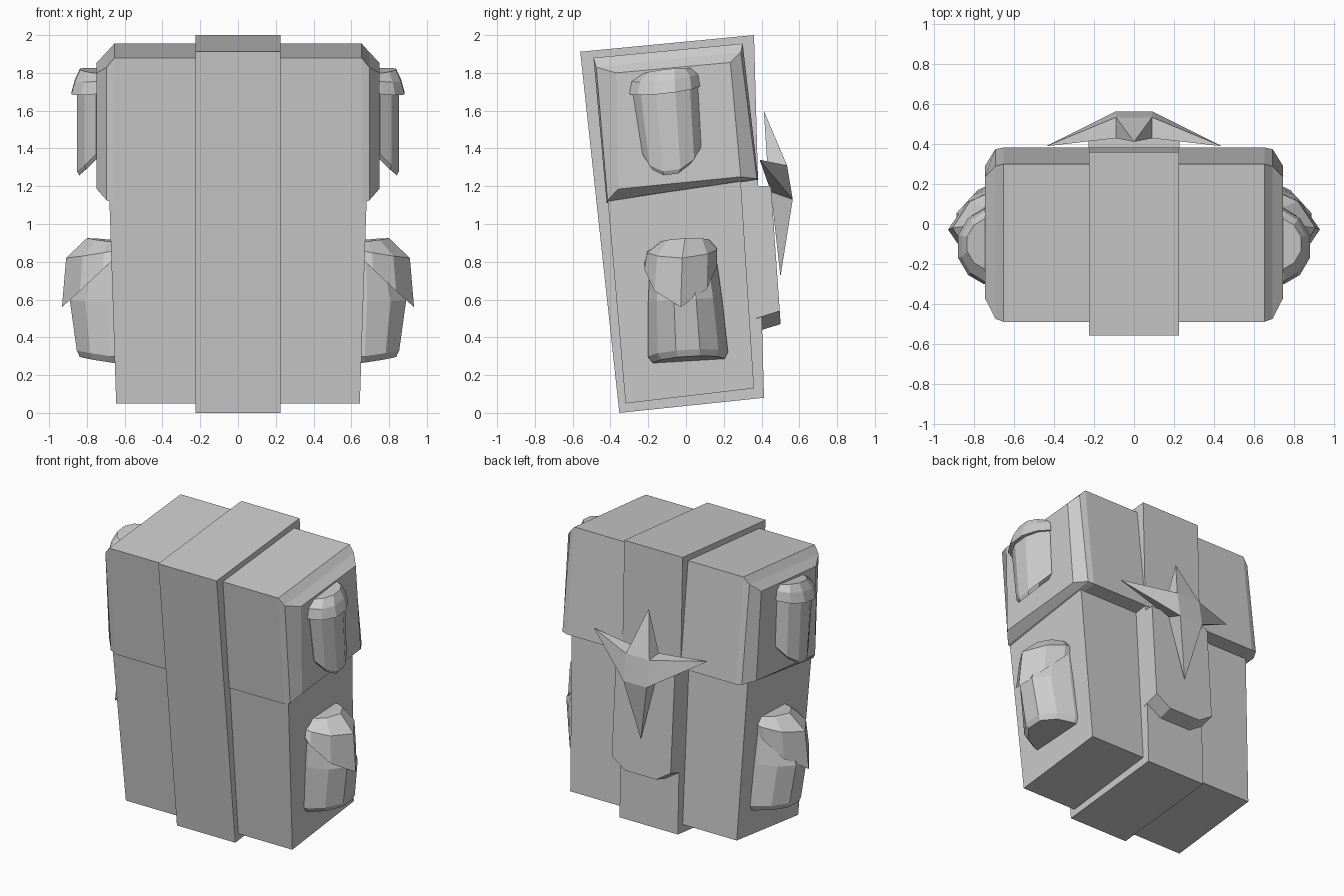
import bpy, bmesh

if "Cube" in bpy.data.objects:
    bpy.data.objects.remove(bpy.data.objects["Cube"])


def make(name, verts, faces, mirror=False):
    """Flat-shaded mesh object, optionally mirrored across x."""
    bm = bmesh.new()
    vs = [bm.verts.new(v) for v in verts]
    for f in faces:
        bm.faces.new([vs[i] for i in f])
    bmesh.ops.recalc_face_normals(bm, faces=bm.faces[:])
    me = bpy.data.meshes.new(name)
    bm.to_mesh(me)
    bm.free()
    ob = bpy.data.objects.new(name, me)
    bpy.context.collection.objects.link(ob)
    if mirror:
        ob.modifiers.new("Mirror", 'MIRROR').use_mirror_merge = False
    return ob


def loft(name, rings, mirror=False):
    """Skin a list of equal-length point rings and cap both ends."""
    n = len(rings[0])
    verts = [p for r in rings for p in r]
    faces = [list(range(n)), [(len(rings) - 1) * n + i for i in range(n)]]
    for k in range(len(rings) - 1):
        for i in range(n):
            j = (i + 1) % n
            faces.append([k * n + i, k * n + j, (k + 1) * n + j, (k + 1) * n + i])
    return make(name, verts, faces, mirror)


def at_x(x, yz):
    return [(x, y, z) for y, z in yz]


# D-shaped cross-section: u runs outward, v runs along y
D_SHAPE = [(-.25, 1), (.1, 1), (.62, .76), (.96, .3), (.96, -.3), (.62, -.76), (.1, -1), (-.25, -1)]
D_POINTED = [(-.25, 1), (.2, 1), (.65, .72), (1, 0), (.65, -.72), (.2, -1), (-.25, -1)]


def side_pod(name, shape, rings, tilt):
    """Rings are (y centre, half width, x inner, x outer, z inner, z outer)."""
    out = []
    for yc, hw, x0, x1, z0, z1 in rings:
        out.append([(x0 + (x1 - x0) * u, yc + hw * v, z0 + (z1 - z0) * u + tilt * hw * v)
                    for u, v in shape])
    return loft(name, out, mirror=True)


# Central band, leaning forward
band = [(-.56, 1.912), (.36, 2.0), (.413, .08), (-.353, 0)]
loft("centre_band", [at_x(-.226, band), at_x(.226, band)])

# Lower body, widening upward
loft("lower_body", [
    [(-.645, -.32, .05), (.645, -.32, .05), (.645, .36, .13), (-.645, .36, .13)],
    [(-.685, -.425, 1.25), (.685, -.425, 1.25), (.685, .285, 1.3), (-.685, .285, 1.3)]])

# Upper body with chamfered flanks: front top, back top, back bottom, front bottom
full = [(-.49, 1.88), (.30, 1.955), (.383, 1.235), (-.42, 1.11)]
mid = [(-.475, 1.83), (.29, 1.91), (.375, 1.24), (-.415, 1.125)]
panel = [(-.37, 1.80), (.235, 1.855), (.29, 1.25), (-.36, 1.185)]
steps = [(.655, full), (.695, mid), (.748, panel)]
loft("upper_body", [at_x(-x, p) for x, p in reversed(steps)] + [at_x(x, p) for x, p in steps])

# Back pocket with a clipped lower edge
pocket_xz = [(-.228, 1.2), (.228, 1.2), (.228, .54), (.12, .47), (-.12, .47), (-.228, .54)]
loft("back_pocket", [
    [(x, .37, z if z > 1 else z - .04) for x, z in pocket_xz],
    [(x, .45 + (1.2 - z) * .07, z) for x, z in pocket_xz]])

# Four-pointed star: square core with a pyramid on each side
core = [(x, y, z) for x, z, y in [(-.09, 1.31, .535), (.09, 1.31, .535), (.09, 1.13, .565), (-.09, 1.13, .565),
                                  (-.09, 1.32, .43), (.09, 1.32, .43), (.09, 1.17, .45), (-.09, 1.17, .45)]]
tips = [(0, .412, 1.6), (.44, .39, 1.34), (0, .5, .72), (-.44, .39, 1.34)]
faces = [[0, 1, 2, 3], [4, 5, 6, 7]]
for i in range(4):
    j = (i + 1) % 4
    t = 8 + i
    faces += [[i, j, t], [j, j + 4, t], [j + 4, i + 4, t], [i + 4, i, t]]
make("back_star", core + tips, faces)

# Upper side canisters and caps
side_pod("upper_canister", D_SHAPE, [
    (-.08, .13, .74, .845, 1.37, 1.258),
    (-.075, .155, .74, .857, 1.40, 1.28),
    (-.11, .172, .74, .857, 1.72, 1.71)], .13)
side_pod("upper_cap", D_SHAPE, [
    (-.113, .187, .74, .888, 1.71, 1.69),
    (-.112, .175, .74, .868, 1.775, 1.76),
    (-.10, .125, .74, .84, 1.81, 1.82)], .11)

# Lower side pouches and pointed flaps
side_pod("lower_pouch", D_SHAPE, [
    (.015, .19, .65, .845, .275, .30),
    (.01, .212, .65, .862, .31, .335),
    (-.005, .195, .66, .90, .60, .60),
    (-.015, .175, .66, .84, .82, .75)], .06)
side_pod("lower_flap", D_POINTED, [
    (-.028, .193, .66, .932, .82, .56),
    (-.02, .185, .66, .91, .865, .82),
    (-.005, .125, .66, .80, .91, .925)], .04)
